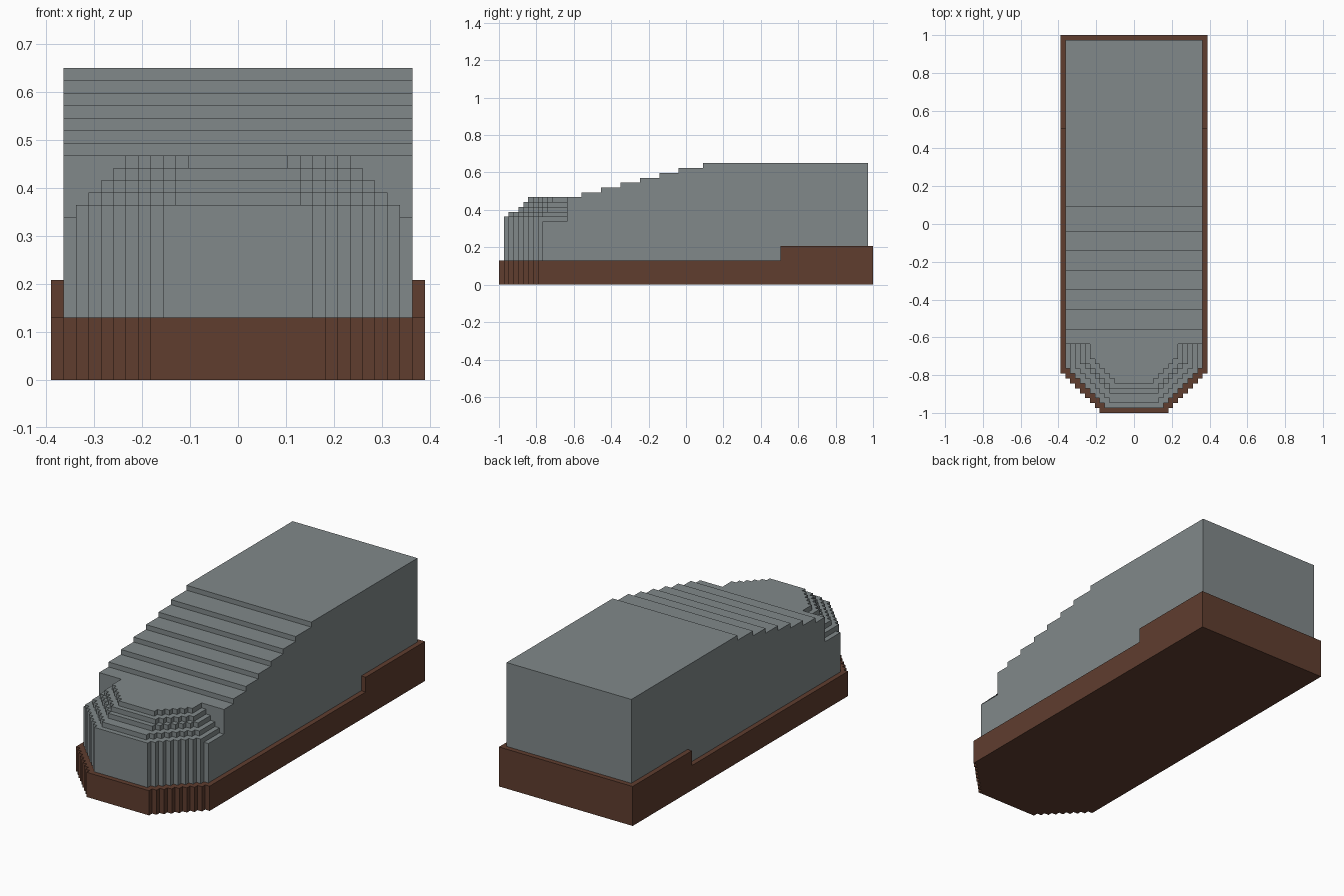
import bpy, bmesh

if "Cube" in bpy.data.objects:
    bpy.data.objects.remove(bpy.data.objects["Cube"])

V = 2 / 77            # size of one block
ROWS, HALF = 77, 15   # blocks along y, half the blocks across x

# nose terraces: level, first row, half-width cap, diagonal offset
NOSE = [(14, 1, 13, 5), (15, 2, 12, 3), (16, 4, 11, 1), (17, 5, 10, 0), (18, 6, 9, -2)]
# rows where the sloping roof rises by one block
ROOF = [17, 21, 25, 29, 33, 37, 42]


def cell(r, c):
    """Return (height in blocks, part) of one column of the model."""
    a = abs(c + 0.5)
    if not (0 <= r < ROWS and a < min(HALF, 7 + r)):
        return 0, None
    if 1 <= r < ROWS - 1 and a < min(14, 5 + r):
        if r >= 14:
            return 18 + sum(r >= s for s in ROOF), "body"
        h = 13
        for level, start, cap, off in NOSE:
            if r >= start and a < min(cap, r + off):
                h = level
        return h, "body"
    return (8 if r >= 58 else 5), "base"


def build(part, material):
    bm = bmesh.new()

    def quad(*pts):
        bm.faces.new([bm.verts.new((x * V, y * V - 1, z * V)) for x, y, z in pts])

    for r in range(ROWS):
        for c in range(-HALF, HALF):
            h, p = cell(r, c)
            x0, x1, y0, y1 = c, c + 1, r, r + 1
            # underside belongs to the base
            if p and part == "base":
                quad((x0, y0, 0), (x0, y1, 0), (x1, y1, 0), (x1, y0, 0))
            if p != part:
                continue
            # top
            quad((x0, y0, h), (x1, y0, h), (x1, y1, h), (x0, y1, h))
            # exposed walls, one block high each
            for dr, dc, (ax, ay), (bx, by) in (
                    (-1, 0, (x0, y0), (x1, y0)), (0, 1, (x1, y0), (x1, y1)),
                    (1, 0, (x1, y1), (x0, y1)), (0, -1, (x0, y1), (x0, y0))):
                for z in range(cell(r + dr, c + dc)[0], h):
                    quad((ax, ay, z), (bx, by, z), (bx, by, z + 1), (ax, ay, z + 1))

    # merge blocks into large flat faces
    bmesh.ops.remove_doubles(bm, verts=bm.verts, dist=V * 0.01)
    bmesh.ops.dissolve_limit(bm, angle_limit=0.01, verts=bm.verts, edges=bm.edges)
    bmesh.ops.triangulate(bm, faces=[f for f in bm.faces if len(f.verts) > 4])
    me = bpy.data.meshes.new(part)
    bm.to_mesh(me)
    bm.free()
    me.materials.append(material)
    bpy.context.collection.objects.link(bpy.data.objects.new(part, me))


def mat(name, rgb):
    m = bpy.data.materials.new(name)
    m.diffuse_color = (*rgb, 1)
    m.use_nodes = True
    m.node_tree.nodes["Principled BSDF"].inputs["Base Color"].default_value = m.diffuse_color
    return m


build("base", mat("brown", (0.115, 0.047, 0.028)))
build("body", mat("grey", (0.22, 0.25, 0.255)))
